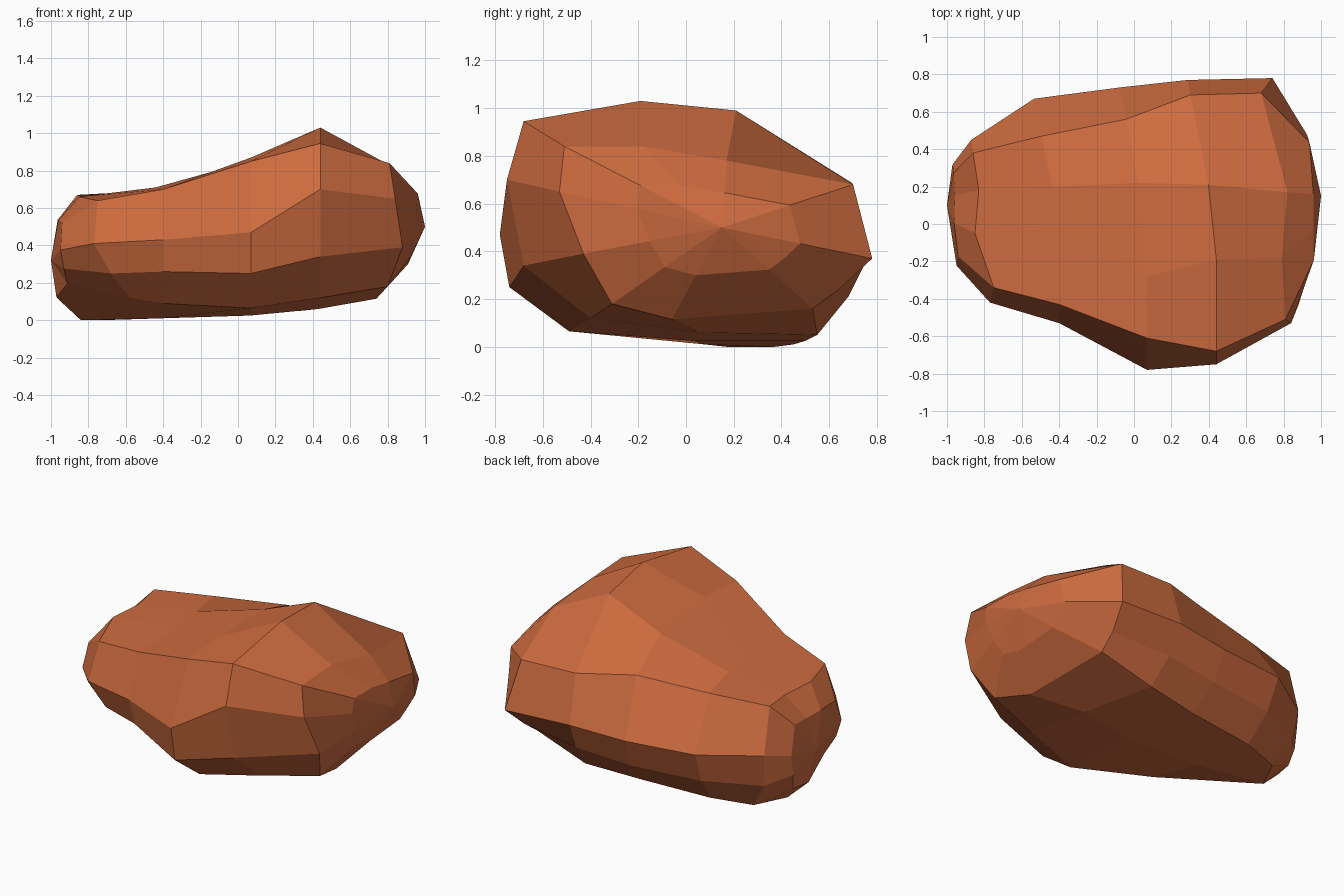
import bpy, bmesh
from mathutils import Vector

if "Cube" in bpy.data.objects:
    bpy.data.objects.remove(bpy.data.objects["Cube"])

# Cross-sections run: top front -> top back -> back side -> underside -> front side
left_rim = [(-.75, -.34, .64), (-.85, -.05, .66), (-.83, .18, .66), (-.86, .38, .67),
            (-.87, .45, .38), (-.85, .42, .17), (-.74, .37, 0), (-.84, .17, 0),
            (-.58, -.22, .12), (-.68, -.37, .25), (-.77, -.42, .41)]
right_rim = [(.81, -.51, .84), (.79, -.18, .84), (.82, .17, .78), (.68, .70, .68),
             (.74, .78, .37), (.70, .64, .24), (.69, .53, .16), (.74, -.06, .115),
             (.80, -.31, .18), (.88, -.43, .39), (.84, -.53, .65)]
sections = [
    (-.40, [(-.43, .70), (-.02, .70), (.20, .71), (.47, .69), (.67, .38),
            (.59, .18), (.45, .01), (.08, .01), (-.30, .09), (-.48, .26), (-.53, .43)]),
    (.07, [(-.61, .85), (-.28, .87), (.22, .84), (.56, .72), (.73, .37),
           (.65, .18), (.50, .025), (.03, .025), (-.49, .065), (-.74, .25), (-.78, .47)]),
    (.44, [(-.68, .945), (-.19, 1.03), (.21, .99), (.69, .69), (.77, .39),
           (.68, .21), (.55, .05), (.06, .06), (-.40, .12), (-.68, .34), (-.75, .70)]),
]


def lean(x, y):
    return x - .2 * max(0, y)


def cap_ring(rim, centre, scale, x, tilt, keep):
    """Shrink a rim towards the rounded end of the rock."""
    ring = []
    for p in rim:
        q = Vector(centre).lerp(Vector(p), scale)
        q.x = keep * q.x + (1 - keep) * (x + tilt * (q.z - centre[2]))
        ring.append(q)
    return ring


left_tip, right_tip = (-1, .10, .32), (1, .15, .50)
rings = [cap_ring(left_rim, left_tip, .62, -1, .04, .35), left_rim]
rings += [[(lean(x, y), y, z) for y, z in pts] for x, pts in sections]
rings += [right_rim, cap_ring(right_rim, right_tip, .52, .95, .15, .2)]

# Loft the body and close both ends with fans
bm = bmesh.new()
loops = [[bm.verts.new(p) for p in ring] for ring in rings]
n = len(left_rim)
for a, b in zip(loops, loops[1:]):
    for i in range(n):
        j = (i + 1) % n
        bm.faces.new((a[i], a[j], b[j], b[i]))
for loop, tip in ((loops[0], left_tip), (loops[-1], right_tip)):
    t = bm.verts.new(tip)
    for i in range(n):
        bm.faces.new((loop[i], loop[(i + 1) % n], t))
bmesh.ops.recalc_face_normals(bm, faces=bm.faces)

mesh = bpy.data.meshes.new("rock")
bm.to_mesh(mesh)
bm.free()
rock = bpy.data.objects.new("rock", mesh)
bpy.context.collection.objects.link(rock)

# Reddish brown stone
mat = bpy.data.materials.new("red_stone")
mat.diffuse_color = (.62, .15, .05, 1)
mat.use_nodes = True
mat.node_tree.nodes["Principled BSDF"].inputs["Base Color"].default_value = mat.diffuse_color
mesh.materials.append(mat)
